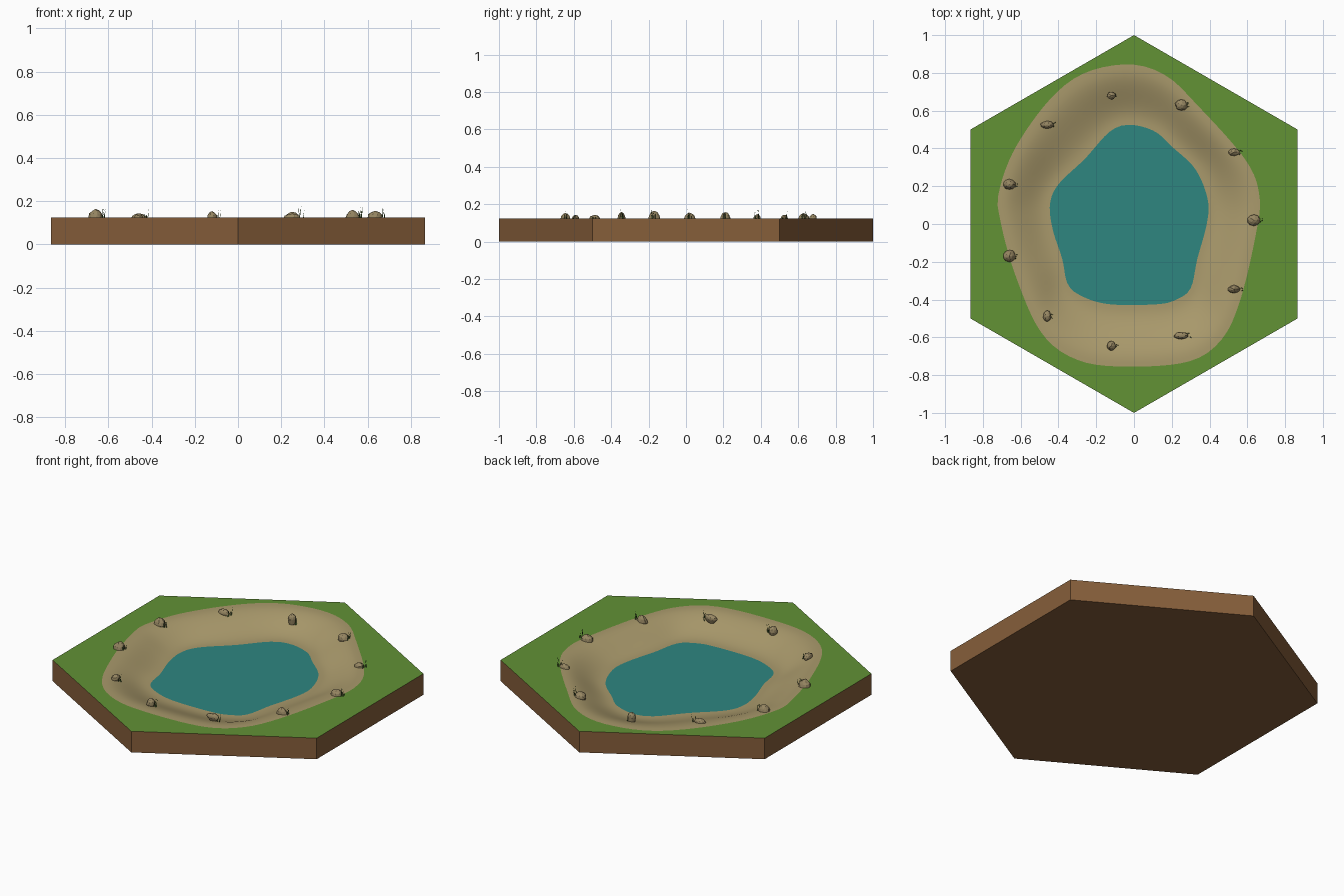
import bpy, bmesh, math, random
from mathutils import Vector, noise

if "Cube" in bpy.data.objects:
    bpy.data.objects.remove(bpy.data.objects["Cube"])

random.seed(4)
N = 96            # points round the tile
TOP = 0.125       # grass height
WATER = 0.053     # water height


def mat(name, srgb):
    m = bpy.data.materials.new(name)
    m.diffuse_color = [(c / 255 / 12.92 if c < 11 else ((c / 255 + 0.055) / 1.055) ** 2.4)
                       for c in srgb] + [1]
    m.use_nodes = True
    m.node_tree.nodes["Principled BSDF"].inputs["Base Color"].default_value = m.diffuse_color
    return m


GRASS = mat("grass green", (98, 146, 53))
SAND = mat("sand", (170, 154, 108))
EARTH = mat("earth brown", (134, 94, 58))
BLUE = mat("teal water", (46, 134, 128))
STONE = mat("stone", (150, 134, 98))
REED = mat("reed green", (62, 98, 42))


def finish(name, bm, mats):
    me = bpy.data.meshes.new(name)
    bm.normal_update()
    bm.to_mesh(me)
    bm.free()
    for m in mats:
        me.materials.append(m)
    ob = bpy.data.objects.new(name, me)
    bpy.context.collection.objects.link(ob)
    return ob


def outline(pts):
    """Smooth closed curve through pts, returned as radius at N even angles."""
    n, polar = len(pts), []
    P = [Vector(p) for p in pts]
    for i in range(n):
        a, b, c, d = (P[(i + k - 1) % n] for k in range(4))
        for s in range(12):
            t = s / 12
            v = 0.5 * (2 * b + (c - a) * t + (2 * a - 5 * b + 4 * c - d) * t * t
                       + (3 * b - a - 3 * c + d) * t ** 3)
            polar.append((math.atan2(v.y, v.x) % math.tau, v.length))
    polar.sort()
    polar = ([(polar[-1][0] - math.tau, polar[-1][1])] + polar
             + [(polar[0][0] + math.tau, polar[0][1])])
    out = []
    for k in range(N):
        ang = math.tau * k / N
        for (a0, r0), (a1, r1) in zip(polar, polar[1:]):
            if a0 <= ang <= a1:
                out.append(r0 + (r1 - r0) * (ang - a0) / max(a1 - a0, 1e-9))
                break
    return out


sand_r = outline([(-.02, .845), (.17, .785), (.33, .635), (.59, .34), (.665, .14), (.64, -.08),
                  (.56, -.41), (.465, -.61), (.30, -.725), (0, -.755), (-.285, -.725),
                  (-.487, -.58), (-.63, -.265), (-.71, .03), (-.715, .17), (-.63, .4),
                  (-.445, .66), (-.26, .80)])
water_r = outline([(-.02, .525), (.11, .49), (.2, .41), (.325, .29), (.39, .13), (.385, 0),
                   (.335, -.185), (.30, -.34), (.225, -.40), (.12, -.425), (-.127, -.425),
                   (-.27, -.385), (-.35, -.32), (-.38, -.185), (-.43, -.03), (-.445, .105),
                   (-.40, .21), (-.26, .345), (-.127, .49)])


def hex_r(k):
    a = (math.degrees(math.tau * k / N) % 60) - 0
    return math.cos(math.pi / 6) / math.cos(math.radians(a if a <= 30 else a - 60))


def bank_z(t):
    """Height of the bank: t = 0 at the grass, 1 at the waterline."""
    u = min(max((t - 0.08) / 0.86, 0), 1)
    return TOP - (TOP - WATER) * u * u * (3 - 2 * u)


def ring(bm, radii, z):
    return [bm.verts.new((r * math.cos(math.tau * k / N), r * math.sin(math.tau * k / N), z))
            for k, r in enumerate(radii)]


def bridge(bm, a, b, mi, smooth=False):
    for k in range(N):
        j = (k + 1) % N
        f = bm.faces.new((a[k], a[j], b[j], b[k]))
        f.material_index, f.smooth = mi, smooth


# Hexagonal tile: earth sides and base, grass top, sandy bank dipping to the pond
bm = bmesh.new()
hexr = [hex_r(k) for k in range(N)]
base, rim = ring(bm, hexr, 0), ring(bm, hexr, TOP)
bm.faces.new(base[::-1]).material_index = 0
bridge(bm, base, rim, 0)
prev = ring(bm, sand_r, TOP)
bridge(bm, rim, prev, 1)
STEPS = 14
for s in range(1, STEPS + 1):
    t = s / STEPS
    cur = ring(bm, [a + (b - a) * t for a, b in zip(sand_r, water_r)], bank_z(t))
    bridge(bm, prev, cur, 2, True)
    prev = cur
finish("hex_tile", bm, [EARTH, GRASS, SAND])

# Pond surface, meeting the bank at the waterline
bm = bmesh.new()
bm.faces.new(ring(bm, water_r, WATER))
bmesh.ops.triangulate(bm, faces=bm.faces[:])
finish("water", bm, [BLUE])


# Faceted rocks with a few reeds beside each: x, y, half width, half depth, height
ROCKS = [(.53, .38, .03, .02, .024), (.25, .63, .032, .03, .028), (-.12, .68, .022, .021, .026),
         (-.46, .525, .036, .02, .022), (-.66, .21, .034, .028, .036), (-.66, -.17, .034, .033, .04),
         (-.46, -.488, .021, .03, .022), (-.12, -.645, .024, .025, .03), (.25, -.59, .039, .02, .02),
         (.53, -.345, .033, .021, .036), (.635, .02, .036, .03, .034)]


def ground(x, y):
    k = round(math.atan2(y, x) / math.tau * N) % N
    return bank_z((sand_r[k] - math.hypot(x, y)) / (sand_r[k] - water_r[k]))


for i, (x, y, rx, ry, h) in enumerate(ROCKS, 1):
    bm = bmesh.new()
    bmesh.ops.create_icosphere(bm, subdivisions=2, radius=1)
    for v in bm.verts:
        d = 1 + 0.14 * noise.noise(v.co * 1.6 + Vector((i * 3.7, 0, 0)))
        v.co = Vector((x + v.co.x * rx * d, y + v.co.y * ry * d,
                       max(v.co.z * h * d, -0.012) + TOP - 0.003))
    for v in bm.verts:
        if v.co.z < TOP - 0.014:
            v.co.z = min(v.co.z, ground(x, y) - 0.004)
    finish(f"rock_{i}", bm, [STONE])

    bm = bmesh.new()
    for b in range(4):
        bx, by = x + rx * 0.85 + random.uniform(0, .014), y + random.uniform(-.012, .012)
        bz, bh = ground(bx, by) - 0.004, random.uniform(.03, .06)
        lean = Vector((random.uniform(-.006, .012), random.uniform(-.008, .008), 0))
        foot = [bm.verts.new((bx + .0025 * math.cos(a), by + .0025 * math.sin(a), bz))
                for a in (0, 2.1, 4.2)]
        tip = bm.verts.new(Vector((bx, by, bz + bh)) + lean)
        for k in range(3):
            bm.faces.new((foot[k], foot[(k + 1) % 3], tip))
    finish(f"reeds_{i}", bm, [REED])
